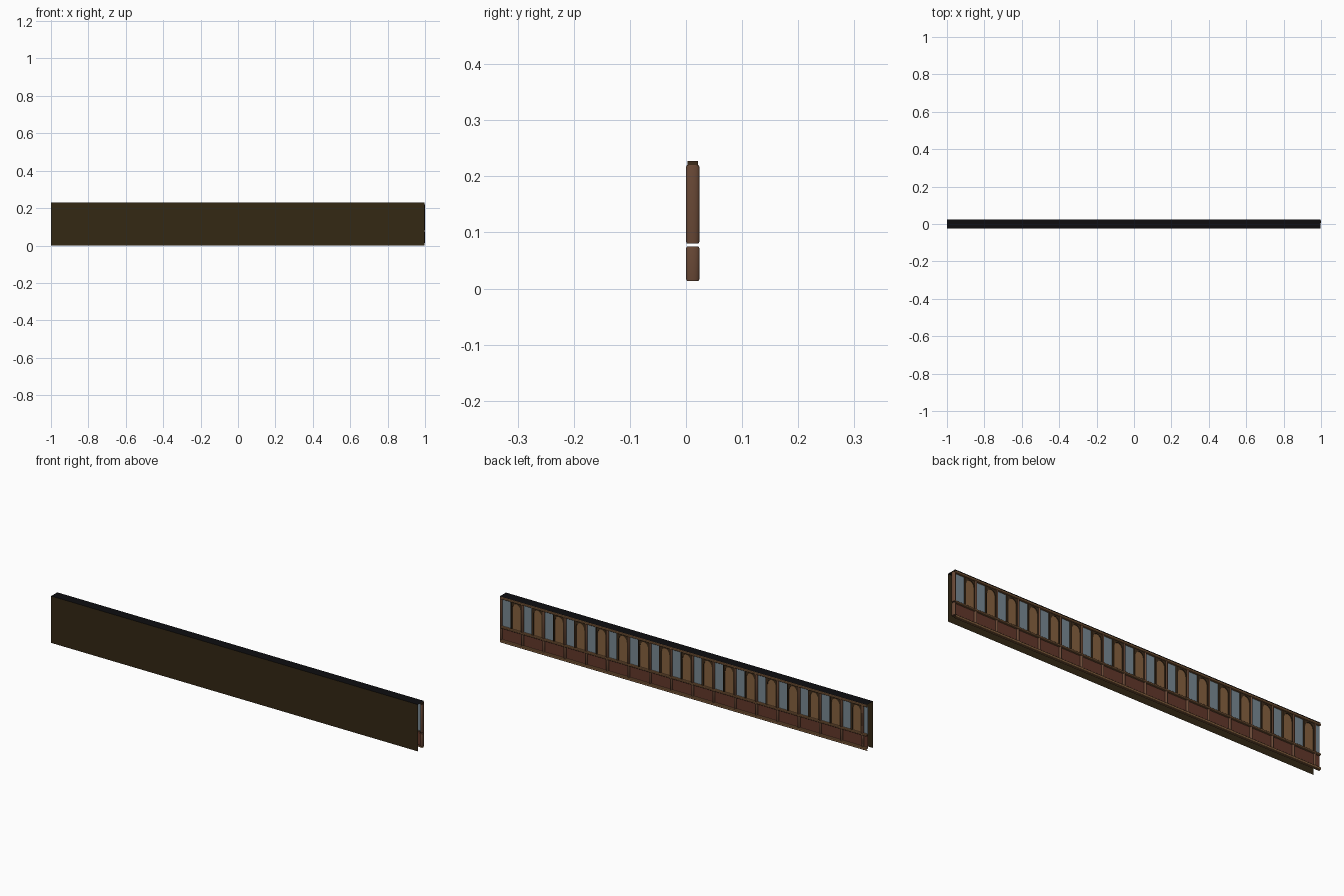
import bpy, bmesh, math

if "Cube" in bpy.data.objects:
    bpy.data.objects.remove(bpy.data.objects["Cube"])

PITCH, BAYS = 0.1157, 17
X0 = 0.994            # centre of the first post
XL, XR = -1.0, 0.994  # ends of the long strips


def mat(name, rgb):
    m = bpy.data.materials.new(name)
    m.diffuse_color = (*rgb, 1)
    m.use_nodes = True
    m.node_tree.nodes["Principled BSDF"].inputs["Base Color"].default_value = m.diffuse_color
    return m


SHEET = mat("dark olive brown", (0.034, 0.021, 0.007))
BLACK = mat("near black", (0.004, 0.004, 0.005))
WOOD = mat("warm wood", (0.24, 0.12, 0.05))
POST = mat("brown post", (0.14, 0.065, 0.036))
DARK = mat("dark wood", (0.045, 0.024, 0.010))
RED = mat("red brown", (0.125, 0.040, 0.024))
GLASS = mat("grey blue glass", (0.19, 0.25, 0.29))


def finish(bm, name, material, count=1, smooth=False, toward=None):
    bm.normal_update()
    if toward:   # open sheets: turn each face to the visible side
        for f in bm.faces:
            if f.normal.dot(toward) < 0:
                f.normal_flip()
    else:
        bmesh.ops.recalc_face_normals(bm, faces=bm.faces)
    me = bpy.data.meshes.new(name)
    bm.to_mesh(me)
    bm.free()
    ob = bpy.data.objects.new(name, me)
    bpy.context.collection.objects.link(ob)
    me.materials.append(material)
    if smooth:
        bpy.ops.object.select_all(action='DESELECT')
        ob.select_set(True)
        bpy.context.view_layer.objects.active = ob
        bpy.ops.object.shade_smooth_by_angle(angle=math.radians(40))
    if count > 1:   # repeat along the wall, one per bay
        a = ob.modifiers.new("bays", 'ARRAY')
        a.count = count
        a.use_relative_offset = False
        a.use_constant_offset = True
        a.constant_offset_displace = (-PITCH, 0, 0)
    return ob


def strip(name, material, pts, x1=XL, x2=XR, count=1, toward=(0, 1, 0.01)):
    """Open (y, z) profile drawn out along x."""
    bm = bmesh.new()
    rows = [[bm.verts.new((x, y, z)) for y, z in pts] for x in (x1, x2)]
    for i in range(len(pts) - 1):
        bm.faces.new((rows[0][i], rows[1][i], rows[1][i + 1], rows[0][i + 1]))
    return finish(bm, name, material, count, toward=toward)


def box(name, material, x1, x2, y1, y2, z1, z2, count=1):
    bm = bmesh.new()
    bmesh.ops.create_cube(bm, size=1)
    for v in bm.verts:
        v.co.x = x1 if v.co.x < 0 else x2
        v.co.y = y1 if v.co.y < 0 else y2
        v.co.z = z1 if v.co.z < 0 else z2
    return finish(bm, name, material, count)


def post(name, material, z1, z2, ry, rx=0.006):
    """Oval upright with slightly drawn-in ends."""
    bm = bmesh.new()
    rings = []
    for z, k in ((z1, 0.88), (z1 + 0.003, 1), (z2 - 0.003, 1), (z2, 0.88)):
        rings.append([bm.verts.new((X0 + rx * k * math.cos(t), 0.012 + ry * k * math.sin(t), z))
                      for t in (math.tau * i / 16 for i in range(16))])
    for a, b in zip(rings, rings[1:]):
        for i in range(16):
            j = (i + 1) % 16
            bm.faces.new((a[i], a[j], b[j], b[i]))
    bm.faces.new(rings[0])
    bm.faces.new(rings[-1])
    return finish(bm, name, material, BAYS + 1, smooth=True)


# Plain outer sheet and roof sheet
strip("front_sheet", SHEET, [(-0.024, 0), (-0.024, 0.23)], XL, 0.996, toward=(0, -1, 0))
strip("top_sheet", BLACK, [(-0.024, 0.23), (0.024, 0.23)], XL, 0.996, toward=(0, 0, 1))

# Uprights between the bays
post("upper_post", POST, 0.080, 0.220, 0.0118)
post("lower_post", POST, 0.0134, 0.075, 0.0118)
box("post_cap", DARK, X0 - 0.004, X0 + 0.004, 0.003, 0.0215, 0.219, 0.2275, BAYS + 1)

# Open moulded rails
for name, z1, z2 in (("top_rail", 0.217, 0.228), ("middle_rail", 0.073, 0.083),
                     ("bottom_rail", 0.003, 0.016)):
    strip(name, WOOD, [(0.012, z1), (0.022, z1), (0.024, z1 + 0.002),
                       (0.024, z2 - 0.002), (0.022, z2), (0.012, z2)])

# Lower red panelling
strip("lower_panel", RED, [(0.014, 0.010), (0.014, 0.078)])

# Windows, plus the part window at the far end
GX2, GX1 = X0 - 0.004, X0 - 0.054
Z1, Z2 = 0.080, 0.220
strip("window_glass", GLASS, [(0.014, Z1), (0.014, Z2)], GX1, GX2, BAYS)
strip("end_window_glass", GLASS, [(0.014, Z1), (0.014, Z2)], XL, X0 - PITCH * BAYS)

# Stile between window and arched panel
box("window_stile", DARK, GX1 - 0.003, GX1 + 0.001, 0.010, 0.021, Z1, Z2, BAYS)

# Wood panel behind each arch
PX1, PX2 = X0 - PITCH + 0.004, GX1 - 0.002
strip("arch_panel", WOOD, [(0.015, Z1), (0.015, Z2)], PX1, PX2, BAYS)

# Dark arched frame, a plate with a round-headed opening
bm = bmesh.new()
cx, half = (PX1 + PX2) / 2, (PX2 - PX1) / 2
inner, outer = [], []
for i in range(13):
    t = math.pi * i / 12
    c, s = math.cos(t), math.sin(t)
    inner.append((cx + (half - 0.005) * c, 0.182 + 0.029 * s))
    outer.append((cx + half * c, Z2 - 0.003))
inner = [(inner[0][0], Z1)] + inner + [(inner[-1][0], Z1)]
outer = [(outer[0][0], Z1)] + outer + [(outer[-1][0], Z1)]
vi = [bm.verts.new((x, 0.019, z)) for x, z in inner]
vo = [bm.verts.new((x, 0.019, z)) for x, z in outer]
for i in range(len(vi) - 1):
    bm.faces.new((vi[i], vi[i + 1], vo[i + 1], vo[i]))
res = bmesh.ops.extrude_face_region(bm, geom=bm.faces[:])
for v in res["geom"]:
    if isinstance(v, bmesh.types.BMVert):
        v.co.y = 0.0155
finish(bm, "arch_frame", DARK, BAYS)
